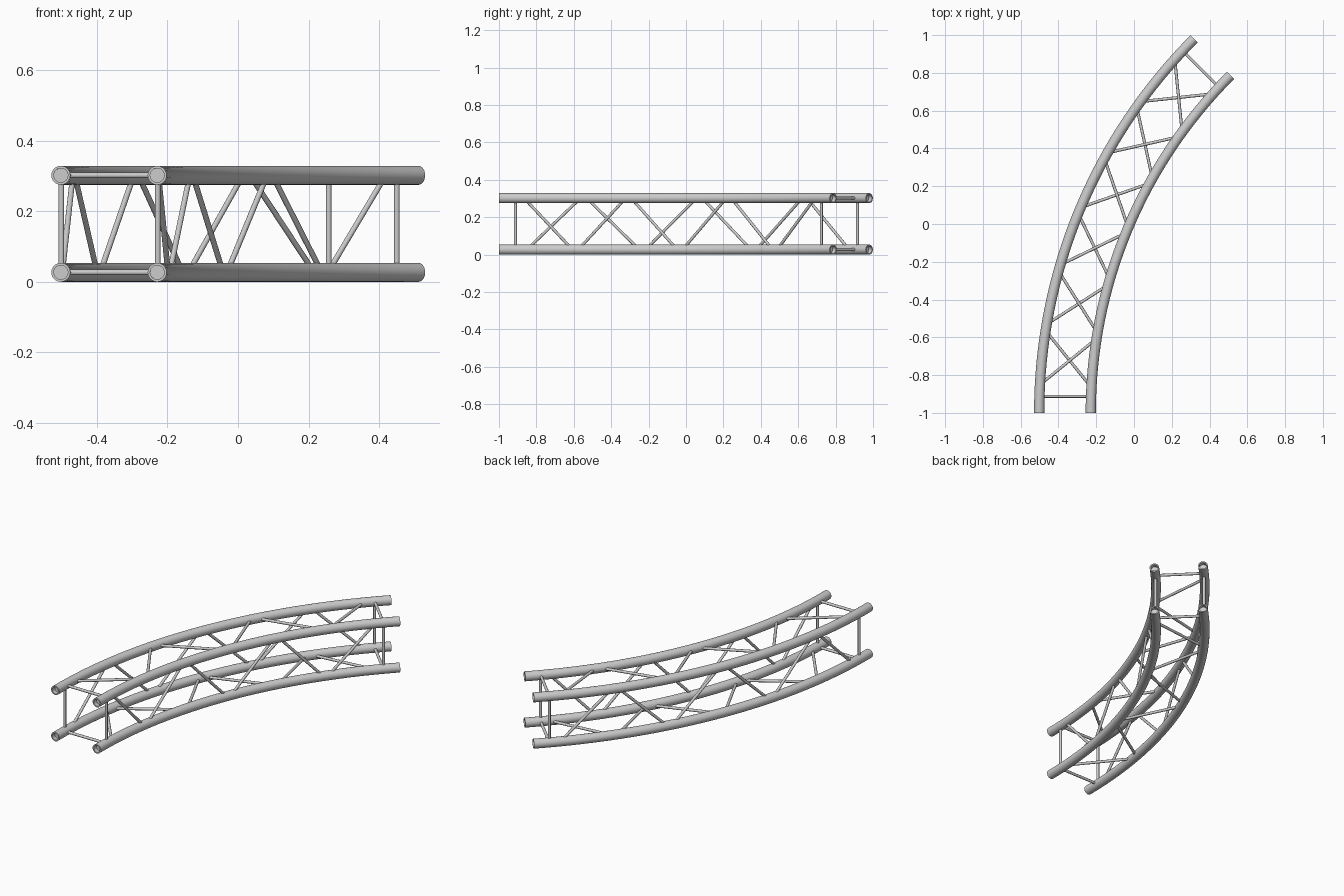
import bpy, bmesh
from math import sin, cos, pi, radians, asin, degrees
from mathutils import Vector

if "Cube" in bpy.data.objects:
    bpy.data.objects.remove(bpy.data.objects["Cube"])

R_OUT, R_IN = 2.80, 2.527           # chord bend radii
CX, CY = -0.502 + R_OUT, -1.0       # bend centre
Z_LOW, Z_HIGH = 0.027, 0.302        # chord heights
TUBE, BORE, ROD = 0.027, 0.020, 0.008
SWEEP = 45.0
RECESS = 0.025


def point(radius, deg, z):
    a = radians(deg)
    return Vector((CX - radius * cos(a), CY + radius * sin(a), z))


def finish(bm, name):
    bmesh.ops.recalc_face_normals(bm, faces=bm.faces)
    me = bpy.data.meshes.new(name)
    bm.to_mesh(me)
    bm.free()
    ob = bpy.data.objects.new(name, me)
    bpy.context.collection.objects.link(ob)
    bpy.ops.object.select_all(action='DESELECT')
    ob.select_set(True)
    bpy.context.view_layer.objects.active = ob
    bpy.ops.object.shade_smooth_by_angle(angle=radians(35))
    return ob


def chord(name, radius, z, steps=32, sides=24):
    """Curved tube with a hollow mouth at both ends."""
    bm = bmesh.new()
    d = degrees(RECESS / radius)
    path = [(d, BORE), (0, BORE), (0, TUBE), (d, TUBE)]
    path += [(SWEEP * i / steps, TUBE) for i in range(1, steps)]
    path += [(SWEEP - d, TUBE), (SWEEP, TUBE), (SWEEP, BORE), (SWEEP - d, BORE)]
    rings = []
    for deg, r in path:
        rings.append([bm.verts.new(point(radius + r * cos(t), deg, z + r * sin(t)))
                      for t in (2 * pi * k / sides for k in range(sides))])
    for a, b in zip(rings, rings[1:]):
        for k in range(sides):
            n = (k + 1) % sides
            bm.faces.new((a[k], a[n], b[n], b[k]))
    bm.faces.new(rings[0])
    bm.faces.new(rings[-1])
    return finish(bm, name)


def rods(name, pairs, sides=12):
    """Round bars between pairs of points, joined as one part."""
    bm = bmesh.new()
    for p, q in pairs:
        axis = q - p
        rot = axis.to_track_quat('Z', 'Y').to_matrix().to_4x4()
        rot.translation = (p + q) / 2
        bmesh.ops.create_cone(bm, cap_ends=True, segments=sides, radius1=ROD,
                              radius2=ROD, depth=axis.length, matrix=rot)
    return finish(bm, name)


# Four main chords
corners = {'outer_low': (R_OUT, Z_LOW), 'outer_high': (R_OUT, Z_HIGH),
           'inner_low': (R_IN, Z_LOW), 'inner_high': (R_IN, Z_HIGH)}
for name, (r, z) in corners.items():
    chord('chord_' + name, r, z)

# Zigzag bracing on the four faces: six bays alternating between two chords
BAYS, STEP, HALF = 6, 6.6, 2.95
faces = {'top': ('outer_high', 'inner_high'), 'bottom': ('inner_low', 'outer_low'),
         'outer': ('outer_low', 'outer_high'), 'inner': ('inner_high', 'inner_low')}
for name, (a, b) in faces.items():
    pairs = []
    for i in range(BAYS):
        mid = SWEEP / 2 + (i - (BAYS - 1) / 2) * STEP
        first, last = (a, b) if i % 2 == 0 else (b, a)
        (r1, z1), (r2, z2) = corners[first], corners[last]
        pairs.append((point(r1, mid - HALF, z1), point(r2, mid + HALF, z2)))
    rods('bracing_' + name, pairs)

# Square frame near each end
loop = ['outer_low', 'outer_high', 'inner_high', 'inner_low']
for end in ('start', 'finish'):
    pts = []
    for c in loop:
        r, z = corners[c]
        off = degrees(asin(0.088 / r))
        pts.append(point(r, off if end == 'start' else SWEEP - off, z))
    rods('end_frame_' + end, [(pts[i], pts[(i + 1) % 4]) for i in range(4)])
